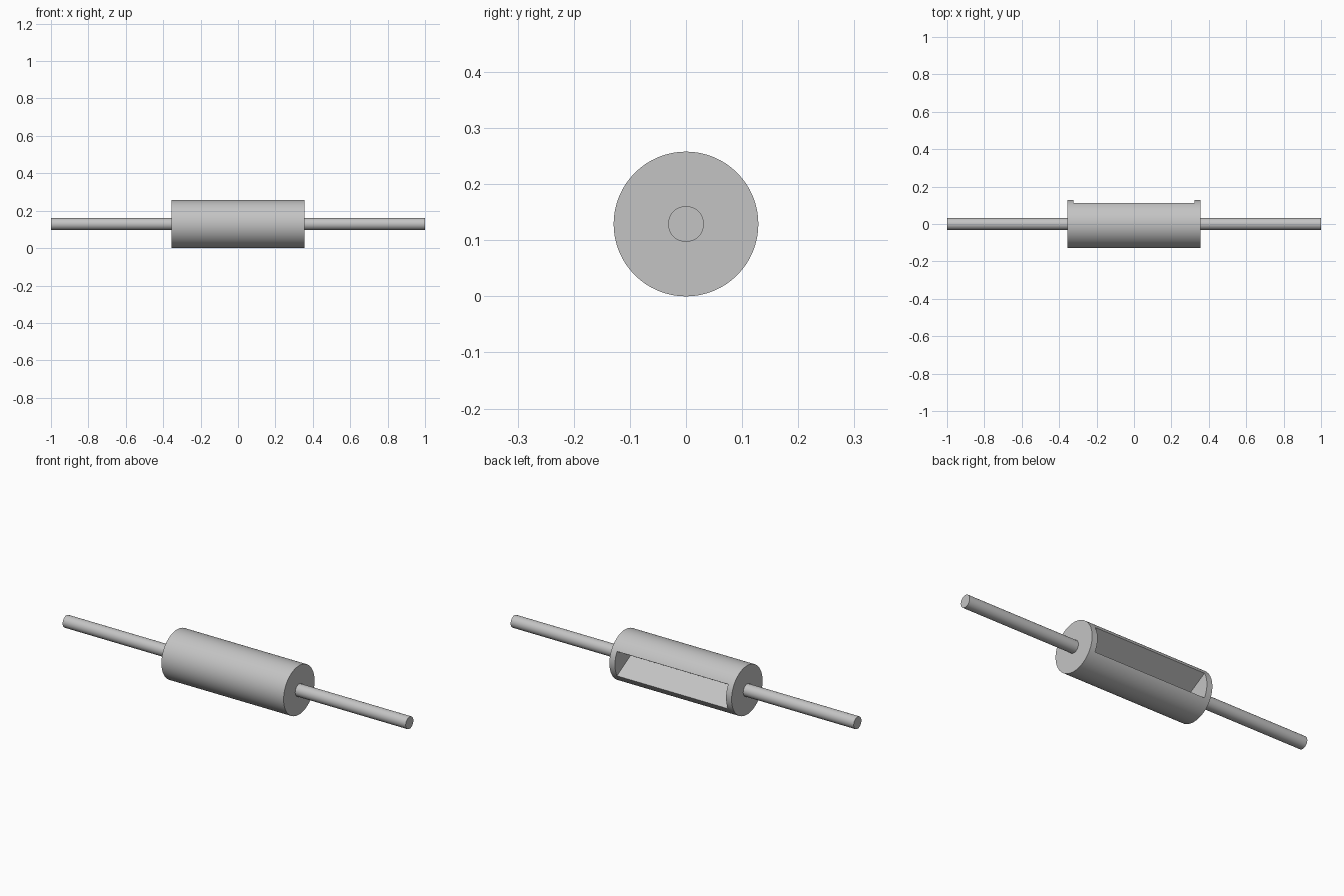
import bpy, bmesh, math
from mathutils import Matrix

cube = bpy.data.objects.get("Cube")
if cube:
    bpy.data.objects.remove(cube, do_unlink=True)

RADIUS = 0.129        # drum radius, also the axis height
HALF = 0.356          # half drum length
ROD = 0.032           # shaft radius
POCKET = 0.324        # half length of the wedge pocket
SPREAD = math.radians(30)

grey = bpy.data.materials.new("plain grey")
grey.use_nodes = True
colour = (0.55, 0.55, 0.55, 1)
grey.diffuse_color = colour
grey.node_tree.nodes["Principled BSDF"].inputs["Base Color"].default_value = colour


def add_object(name, bm):
    mesh = bpy.data.meshes.new(name)
    bmesh.ops.recalc_face_normals(bm, faces=bm.faces)
    bm.to_mesh(mesh)
    bm.free()
    mesh.materials.append(grey)
    obj = bpy.data.objects.new(name, mesh)
    bpy.context.collection.objects.link(obj)
    return obj


def x_cylinder(name, radius, x0, x1, sides):
    bm = bmesh.new()
    place = Matrix.Translation(((x0 + x1) / 2, 0, RADIUS)) @ Matrix.Rotation(math.pi / 2, 4, 'Y')
    bmesh.ops.create_cone(bm, cap_ends=True, segments=sides, radius1=radius,
                          radius2=radius, depth=x1 - x0, matrix=place)
    return add_object(name, bm)


def activate(obj):
    bpy.ops.object.select_all(action='DESELECT')
    obj.select_set(True)
    bpy.context.view_layer.objects.active = obj


# Drum and the two shafts
drum = x_cylinder("drum", RADIUS, -HALF, HALF, 64)
left_shaft = x_cylinder("left_shaft", ROD, HALF, 1, 32)
right_shaft = x_cylinder("right_shaft", ROD, -1, -HALF, 32)

# Wedge pocket in the back, its point lying on the axis
bm = bmesh.new()
reach = RADIUS * 1.5
rise = reach * math.tan(SPREAD)
profile = [(0, 0), (reach, -rise), (reach, rise)]
face = bm.faces.new([bm.verts.new((-POCKET, y, RADIUS + z)) for y, z in profile])
ext = bmesh.ops.extrude_face_region(bm, geom=[face])
bmesh.ops.translate(bm, vec=(2 * POCKET, 0, 0),
                    verts=[g for g in ext["geom"] if isinstance(g, bmesh.types.BMVert)])
cutter = add_object("pocket_cutter", bm)
cutter.hide_render = True

cut = drum.modifiers.new("pocket", 'BOOLEAN')
cut.operation = 'DIFFERENCE'
cut.solver = 'EXACT'
cut.object = cutter
activate(drum)
bpy.ops.object.modifier_apply(modifier=cut.name)
bpy.data.objects.remove(cutter, do_unlink=True)

# Smooth round sides, crisp rims
for obj in (drum, left_shaft, right_shaft):
    activate(obj)
    bpy.ops.object.shade_smooth_by_angle(angle=math.radians(30))
